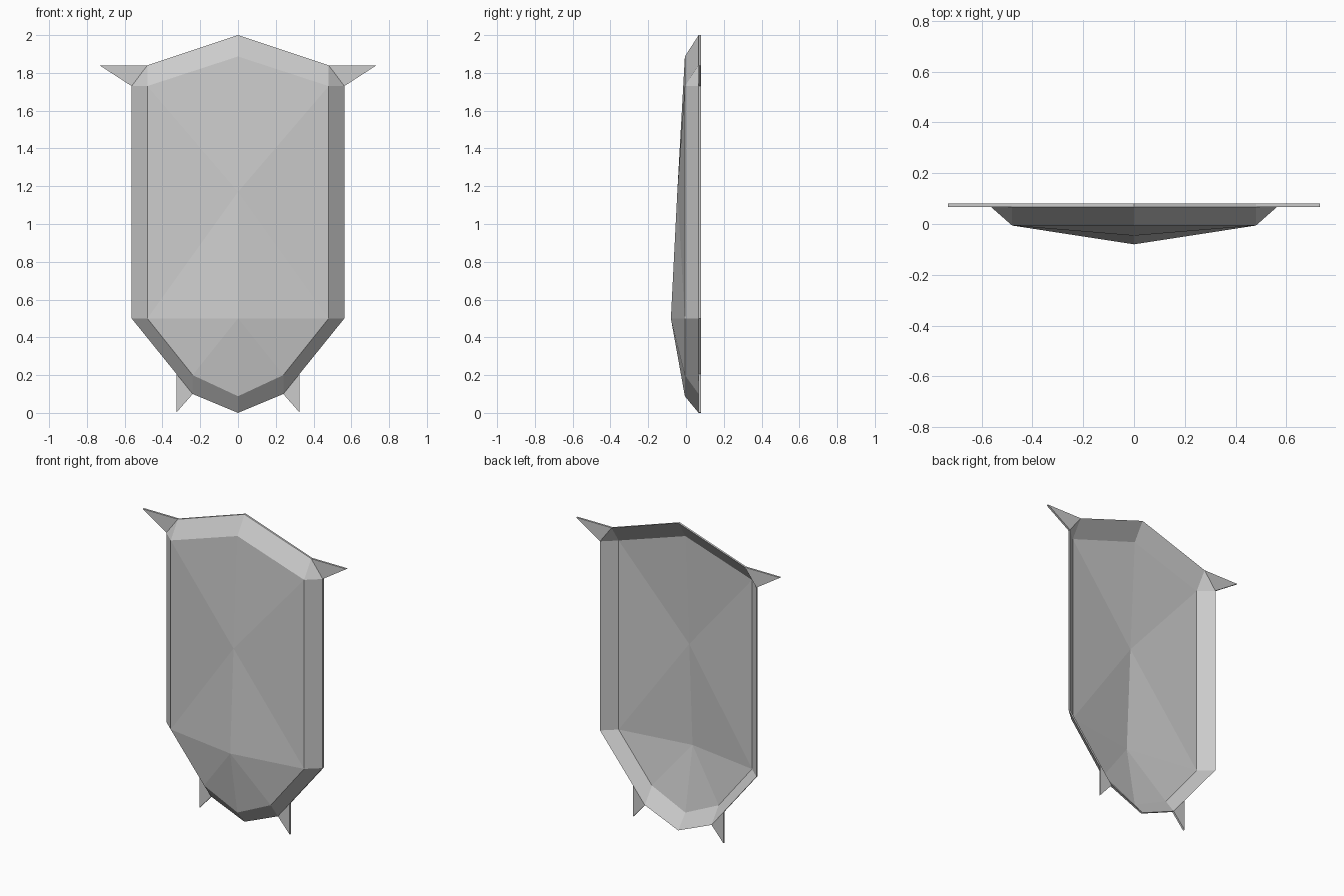
import bpy
import bmesh
from mathutils import Matrix

if "Cube" in bpy.data.objects:
    bpy.data.objects.remove(bpy.data.objects["Cube"])

THICK = 0.013
RIM_Y, PANEL_Y = 0.067, -0.006


def mirrored_plate(name, points, faces):
    """Mesh one half, mirror it over x = 0, then thicken it straight back."""
    bm = bmesh.new()
    verts = [bm.verts.new(p) for p in points]
    for f in faces:
        bm.faces.new([verts[i] for i in f])
    bmesh.ops.mirror(bm, geom=bm.verts[:] + bm.edges[:] + bm.faces[:],
                     matrix=Matrix.Identity(4), merge_dist=0.0001, axis='X')
    bmesh.ops.remove_doubles(bm, verts=bm.verts[:], dist=0.0001)
    res = bmesh.ops.extrude_face_region(bm, geom=bm.faces[:], use_keep_orig=True)
    back = [g for g in res["geom"] if isinstance(g, bmesh.types.BMVert)]
    bmesh.ops.translate(bm, verts=back, vec=(0, THICK, 0))
    bmesh.ops.recalc_face_normals(bm, faces=bm.faces[:])
    mesh = bpy.data.meshes.new(name)
    bm.to_mesh(mesh)
    bm.free()
    obj = bpy.data.objects.new(name, mesh)
    bpy.context.collection.objects.link(obj)
    return obj


# Shield body: rim outline, panel outline and two ridge points (right half)
rim = [(0, 2.0), (0.48, 1.84), (0.563, 1.73), (0.563, 0.5), (0.24, 0.1), (0, 0)]
panel = [(0, 1.887), (0.48, 1.73), (0.48, 0.5), (0.24, 0.2), (0, 0.088)]
points = [(x, RIM_Y, z) for x, z in rim]
points += [(x, PANEL_Y, z) for x, z in panel]
points += [(0, -0.046, 1.17), (0, -0.08, 0.5)]
bevel = [(0, 1, 7, 6), (1, 2, 7), (2, 3, 8, 7), (3, 4, 9, 8), (4, 5, 10, 9)]
front = [(11, 6, 7), (11, 7, 8), (11, 8, 12), (12, 8, 9), (12, 9, 10)]
mirrored_plate("shield_body", points, bevel + front)

# Flat spikes at the upper corners and the lower edges
spikes = {
    "upper_spikes": [(0.48, 1.84), (0.733, 1.84), (0.563, 1.73)],
    "lower_spikes": [(0.24, 0.1), (0.325, 0.205), (0.325, 0.003)],
}
for name, outline in spikes.items():
    mirrored_plate(name, [(x, RIM_Y, z) for x, z in outline], [(0, 1, 2)])
